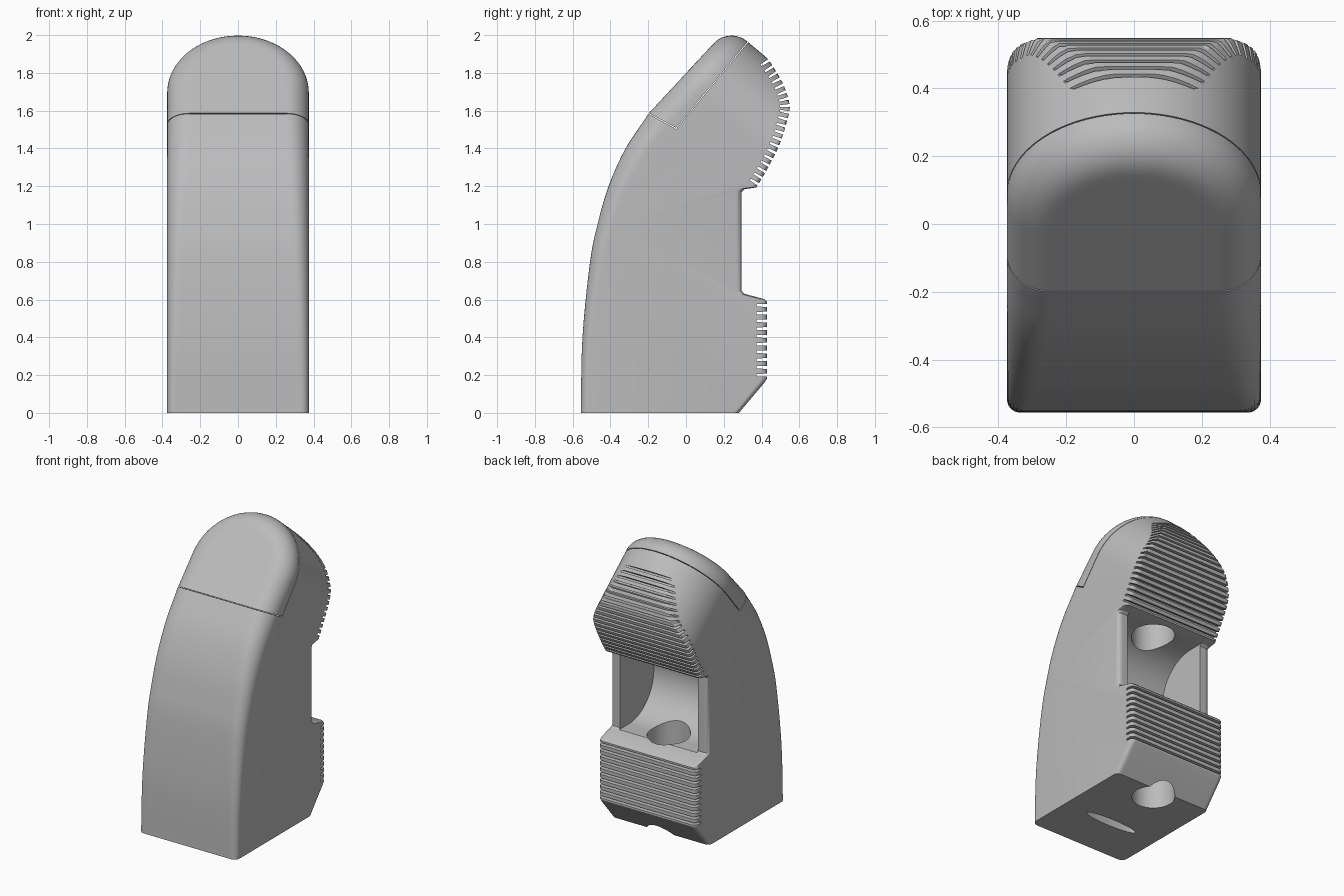
import bpy, bmesh, math
from mathutils import Vector

if "Cube" in bpy.data.objects:
    bpy.data.objects.remove(bpy.data.objects["Cube"], do_unlink=True)

W = 0.375                                   # half width
TILT = math.radians(50.3)                   # slope of the head
UP = Vector((math.cos(TILT), math.sin(TILT)))     # along the head, in (y, z)
OUT = Vector((-UP.y, UP.x))                 # out of the sloping face
DOME = 1.345                                # where the rounded top starts
CAP = 1.09                                  # where the cap starts

gray = bpy.data.materials.new("warm_gray")
gray.use_nodes = True
gray.diffuse_color = (0.5, 0.5, 0.5, 1)
gray.node_tree.nodes["Principled BSDF"].inputs["Base Color"].default_value = (0.5, 0.5, 0.5, 1)


def spline(points, steps):
    """Smooth curve through the given points."""
    p = [Vector(q) for q in points]
    p = [2 * p[0] - p[1]] + p + [2 * p[-1] - p[-2]]
    out = []
    for a, b, c, d in zip(p, p[1:], p[2:], p[3:]):
        for k in range(steps):
            t = k / steps
            out.append(0.5 * (2 * b + (c - a) * t + (2 * a - 5 * b + 4 * c - d) * t**2
                              + (3 * b - a - 3 * c + d) * t**3))
    return out + [p[-2]]


def fillet(rho, r):
    """Setback of a round of radius r at distance rho from the edge."""
    return 0 if rho >= r else r - math.sqrt(max(0, r * r - (r - rho)**2))


front = spline([(-0.557, 0), (-0.548, 0.4), (-0.508, 0.8), (-0.468, 1.0),
                (-0.41, 1.2), (-0.32, 1.4), (-0.2, 1.58)], 5)
head_back = spline([(0.43, 1.883), (0.51, 1.75), (0.548, 1.634), (0.537, 1.554),
                    (0.495, 1.42), (0.43, 1.29), (0.373, 1.194)], 5)
grip_back = [Vector(q) for q in [(0.31, 1.184), (0.295, 1.17), (0.295, 0.645), (0.31, 0.63),
                                 (0.415, 0.602), (0.428, 0.59), (0.428, 0.18), (0.415, 0.16),
                                 (0.28, 0)]]


def section(x):
    """Outline in (y, z) of the body at a given x."""
    rho = W - abs(x)
    top = DOME + math.sqrt(max(0, W * W - x * x))
    pts = []
    for i, p in enumerate(front[:-1]):
        tangent = (front[i + 1] - front[max(i - 1, 0)]).normalized()
        inward = Vector((tangent.y, -tangent.x)) if i else Vector((1, 0))
        pts.append(p + inward * fillet(rho, 0.04 + 0.08 * (p.y / 1.58)**1.5))
    for k in range(25):
        d = CAP + (top - CAP) * math.sin(math.pi / 2 * k / 24)
        edge = W - math.hypot(x, max(d - DOME, 0))
        n = 1.165 - 0.055 * (d - CAP) - fillet(max(edge, 0), 0.12)
        pts.append(UP * d + OUT * n)
    for p in head_back + grip_back:
        q = p - Vector((fillet(rho, 0.03), 0))
        pts.append(UP * min(q.dot(UP), top) + OUT * q.dot(OUT))
    return pts


def finish(bm, name):
    bmesh.ops.recalc_face_normals(bm, faces=bm.faces)
    mesh = bpy.data.meshes.new(name)
    bm.to_mesh(mesh)
    bm.free()
    mesh.materials.append(gray)
    obj = bpy.data.objects.new(name, mesh)
    bpy.context.collection.objects.link(obj)
    return obj


def prisms(name, outlines, half):
    """Extrude (y, z) outlines across x."""
    bm = bmesh.new()
    for outline in outlines:
        a, b = [[bm.verts.new((x, p[0], p[1])) for p in outline] for x in (-half, half)]
        bm.faces.new(a)
        bm.faces.new(b)
        for i in range(len(a)):
            bm.faces.new((a[i - 1], a[i], b[i], b[i - 1]))
    return finish(bm, name)


def pillar(name, y, rx, ry, z0, z1):
    """Upright round or oval cutter."""
    bm = bmesh.new()
    bmesh.ops.create_cone(bm, cap_ends=True, segments=48, radius1=1, radius2=1, depth=1)
    for v in bm.verts:
        v.co = (v.co.x * rx, y + v.co.y * ry, z0 if v.co.z < 0 else z1)
    return finish(bm, name)


def cut(obj, cutter, operation="DIFFERENCE"):
    mod = obj.modifiers.new("cut", "BOOLEAN")
    mod.operation, mod.solver, mod.object = operation, "EXACT", cutter
    bpy.context.view_layer.objects.active = obj
    bpy.ops.object.modifier_apply(modifier=mod.name)
    bpy.data.objects.remove(cutter, do_unlink=True)


# Body, lofted from side outlines across the width
bm = bmesh.new()
rings = []
for k in range(41):
    x = W * math.sin(math.pi * (k / 40 - 0.5))
    rings.append([bm.verts.new((x, p.x, p.y)) for p in section(x)])
for a, b in zip(rings, rings[1:]):
    for i in range(len(a)):
        bm.faces.new((a[i - 1], a[i], b[i], b[i - 1]))
bm.faces.new(rings[0])
bm.faces.new(rings[-1])
body = finish(bm, "body")

# Cap on the sloping face, split off with a fine seam
cap = body.copy()
cap.data = body.data.copy()
cap.name = "cap"
bpy.context.collection.objects.link(cap)


def cap_block(gap):
    corners = [(1.123, 1.0), (CAP, 1.17), (1.08, 1.4), (2, 1.4), (2, 1.0)]
    pts = [UP * (d + gap * (d < 2)) + OUT * (n + gap * (n == 1)) for d, n in corners]
    return prisms("cap_block", [pts], 0.5)


cut(cap, cap_block(0.004), "INTERSECT")
cut(body, cap_block(0))

# Grip grooves on the back of the head and on the lower block
def slit(p, normal, depth, half):
    side = Vector((-normal.y, normal.x)) * half
    inner, outer = p - normal * depth, p + normal * 0.04
    return [inner - side * 0.6, inner + side * 0.6, outer + side, outer - side]


slits = []
lengths = [0]
for a, b in zip(head_back, head_back[1:]):
    lengths.append(lengths[-1] + (b - a).length)
for k in range(20):
    s = lengths[-1] * (k + 0.5) / 20
    i = max(j for j, l in enumerate(lengths) if l <= s)
    a, b = head_back[i], head_back[i + 1]
    along = (b - a).normalized()
    slits.append(slit(a + along * (s - lengths[i]), Vector((-along.y, along.x)), 0.05, 0.009))
for k in range(10):
    slits.append(slit(Vector((0.428, 0.2 + 0.041 * k)), Vector((1, 0)), 0.055, 0.01))
cut(body, prisms("grooves", slits, 0.5))

# Open chamber with a rounded inner wall
arc = [(0.2 - 0.275 * math.sin(math.pi * k / 32), 0.91 + 0.275 * math.cos(math.pi * k / 32))
       for k in range(33)]
cut(body, prisms("chamber", [arc + [(0.6, 0.635), (0.6, 1.185)]], 0.3))

# Upright bore through the base and into the head, and a slot underneath
cut(body, pillar("bore", 0.19, 0.137, 0.137, -0.1, 1.45))
cut(body, pillar("slot", -0.23, 0.2, 0.035, -0.1, 0.25))

for obj in (body, cap):
    bpy.ops.object.select_all(action="DESELECT")
    obj.select_set(True)
    bpy.context.view_layer.objects.active = obj
    bpy.ops.object.shade_smooth_by_angle(angle=math.radians(30))
